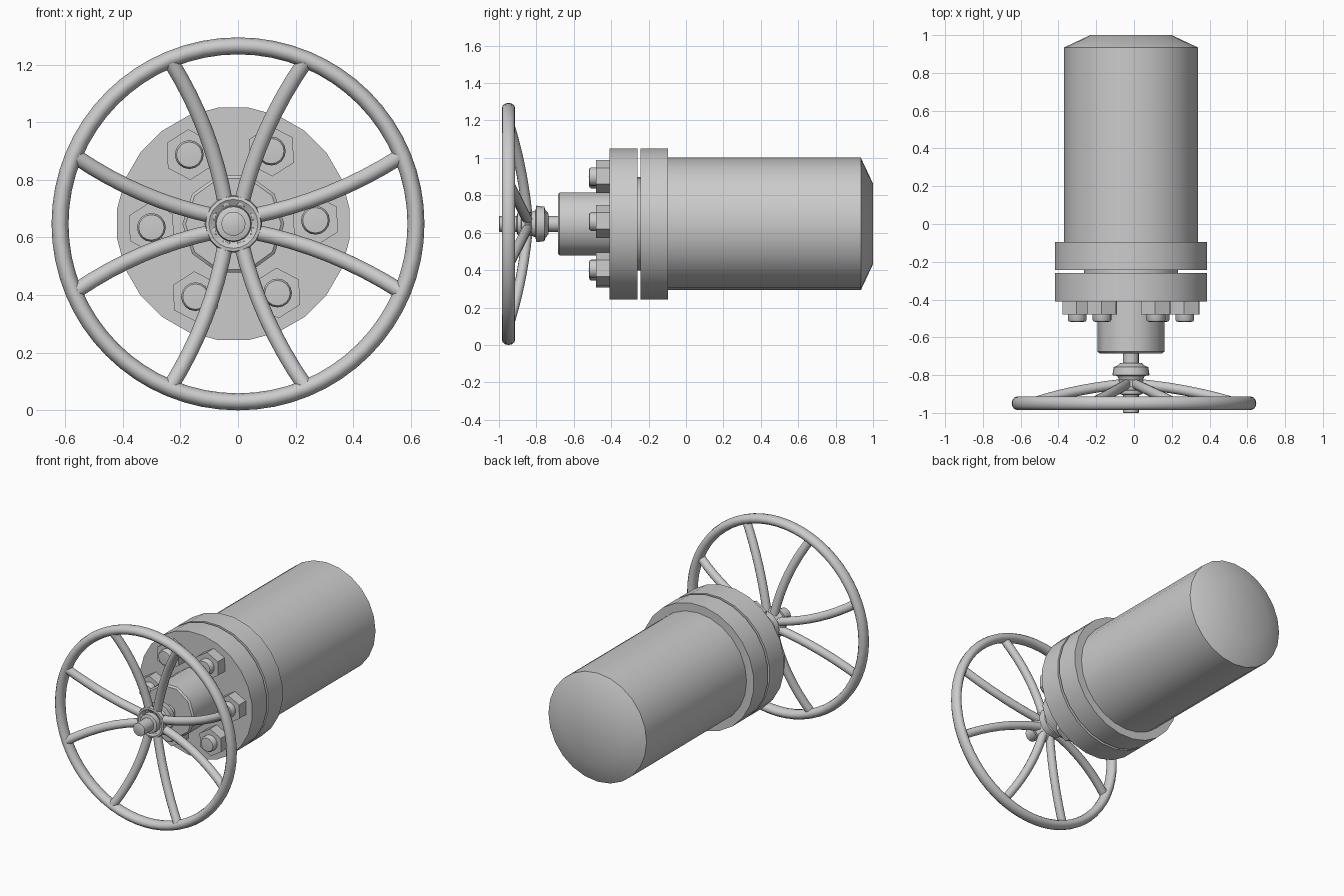
import bpy, bmesh, math
from mathutils import Vector

if "Cube" in bpy.data.objects:
    bpy.data.objects.remove(bpy.data.objects["Cube"])

CX, CZ = -0.016, 0.647   # valve axis, runs along y


def lathe(name, profile, n=24, cx=CX, cz=CZ, phase=0.0, smooth=40):
    """Revolve (radius, y) points round a y-parallel axis."""
    bm = bmesh.new()
    rings = []
    for r, y in profile:
        if r == 0:
            rings.append([bm.verts.new((cx, y, cz))])
        else:
            rings.append([bm.verts.new((cx + r * math.cos(phase + i * math.tau / n), y,
                                        cz + r * math.sin(phase + i * math.tau / n)))
                          for i in range(n)])
    for a, b in zip(rings, rings[1:]):
        for i in range(n):
            j = (i + 1) % n
            vs = [a[i % len(a)], a[j % len(a)], b[j % len(b)], b[i % len(b)]]
            bm.faces.new(list(dict.fromkeys(vs)))
    for ring in (rings[0], rings[-1]):
        if len(ring) > 1:
            bm.faces.new(ring)
    return finish(name, bm, smooth)


def finish(name, bm, smooth):
    bmesh.ops.recalc_face_normals(bm, faces=bm.faces)
    me = bpy.data.meshes.new(name)
    bm.to_mesh(me)
    bm.free()
    ob = bpy.data.objects.new(name, me)
    bpy.context.collection.objects.link(ob)
    bpy.ops.object.select_all(action='DESELECT')
    ob.select_set(True)
    bpy.context.view_layer.objects.active = ob
    if smooth:
        bpy.ops.object.shade_smooth_by_angle(angle=math.radians(smooth))
    return ob


def tube(name, path, radius, sides=12):
    """Round bar swept along a short path."""
    bm = bmesh.new()
    prev = None
    for k, p in enumerate(path):
        t = (path[min(k + 1, len(path) - 1)] - path[max(k - 1, 0)]).normalized()
        u = t.cross(Vector((0, 1, 0))).normalized()
        v = t.cross(u)
        ring = [bm.verts.new(p + radius * (math.cos(i * math.tau / sides) * u +
                                           math.sin(i * math.tau / sides) * v))
                for i in range(sides)]
        if prev:
            for i in range(sides):
                j = (i + 1) % sides
                bm.faces.new((prev[i], prev[j], ring[j], ring[i]))
        else:
            bm.faces.new(ring)
        prev = ring
    bm.faces.new(prev)
    return finish(name, bm, 40)


# pipe body with shallow domed end
lathe("pipe_body", [(0.354, -0.10), (0.354, 0.935), (0.215, 1.0), (0, 1.0)])

# bolted flange pair with gasket between
half = math.pi / 24
lathe("rear_flange", [(0.407, -0.243), (0.407, -0.096)], phase=half)
lathe("gasket", [(0.25, -0.27), (0.25, -0.23)])
lathe("front_flange", [(0.407, -0.41), (0.407, -0.259)], phase=half)

# bonnet and stem
lathe("bonnet", [(0.177, -0.40), (0.177, -0.676), (0.166, -0.685)], n=10)
lathe("stem", [(0.042, -0.68), (0.042, -0.998), (0.038, -1.0)], n=16)

# collar and dished hub of the handwheel
lathe("collar", [(0.055, -0.735), (0.075, -0.752), (0.092, -0.757), (0.098, -0.80),
                 (0.072, -0.805), (0.06, -0.835)], n=20)
lathe("wheel_hub", [(0.06, -0.825), (0.09, -0.845), (0.10, -0.86), (0.096, -0.88),
                    (0.085, -0.882), (0.063, -0.868), (0.06, -0.90), (0.045, -0.905)], n=20)

# hex nuts with rounded bolt ends
for k in range(6):
    a = math.radians(2.5 + 60 * k)
    x, z = CX + 0.285 * math.cos(a), CZ + 0.285 * math.sin(a)
    lathe(f"nut_{k + 1}", [(0.088, -0.40), (0.088, -0.48)], n=6, cx=x, cz=z,
          phase=math.pi / 2 + math.radians(2.5), smooth=0)
    lathe(f"bolt_end_{k + 1}", [(0.05, -0.47), (0.05, -0.507), (0.044, -0.517), (0, -0.52)],
          n=16, cx=x, cz=z)

# handwheel rim, slightly oval in section
bpy.ops.mesh.primitive_torus_add(major_radius=0.618, minor_radius=0.0295, major_segments=64,
                                 minor_segments=12, location=(0, -0.949, CZ),
                                 rotation=(math.pi / 2, 0, 0))
rim = bpy.context.object
rim.name = "wheel_rim"
rim.scale.z = 1.22
bpy.ops.object.shade_smooth()

# eight curved spokes, bowed toward the nearest axis
for k in range(8):
    a = math.radians(22.5 + 45 * k)
    bow = -0.026 if k % 2 == 0 else 0.026
    path = []
    for s in range(9):
        t = s / 8
        r = 0.07 + 0.54 * t
        side = bow * 4 * t * (1 - t)
        y = -0.85 - 0.105 * (0.55 * t + 0.45 * t * t)
        path.append(Vector((CX * (1 - t) + r * math.cos(a) - side * math.sin(a), y,
                            CZ + r * math.sin(a) + side * math.cos(a))))
    tube(f"spoke_{k + 1}", path, 0.027)
